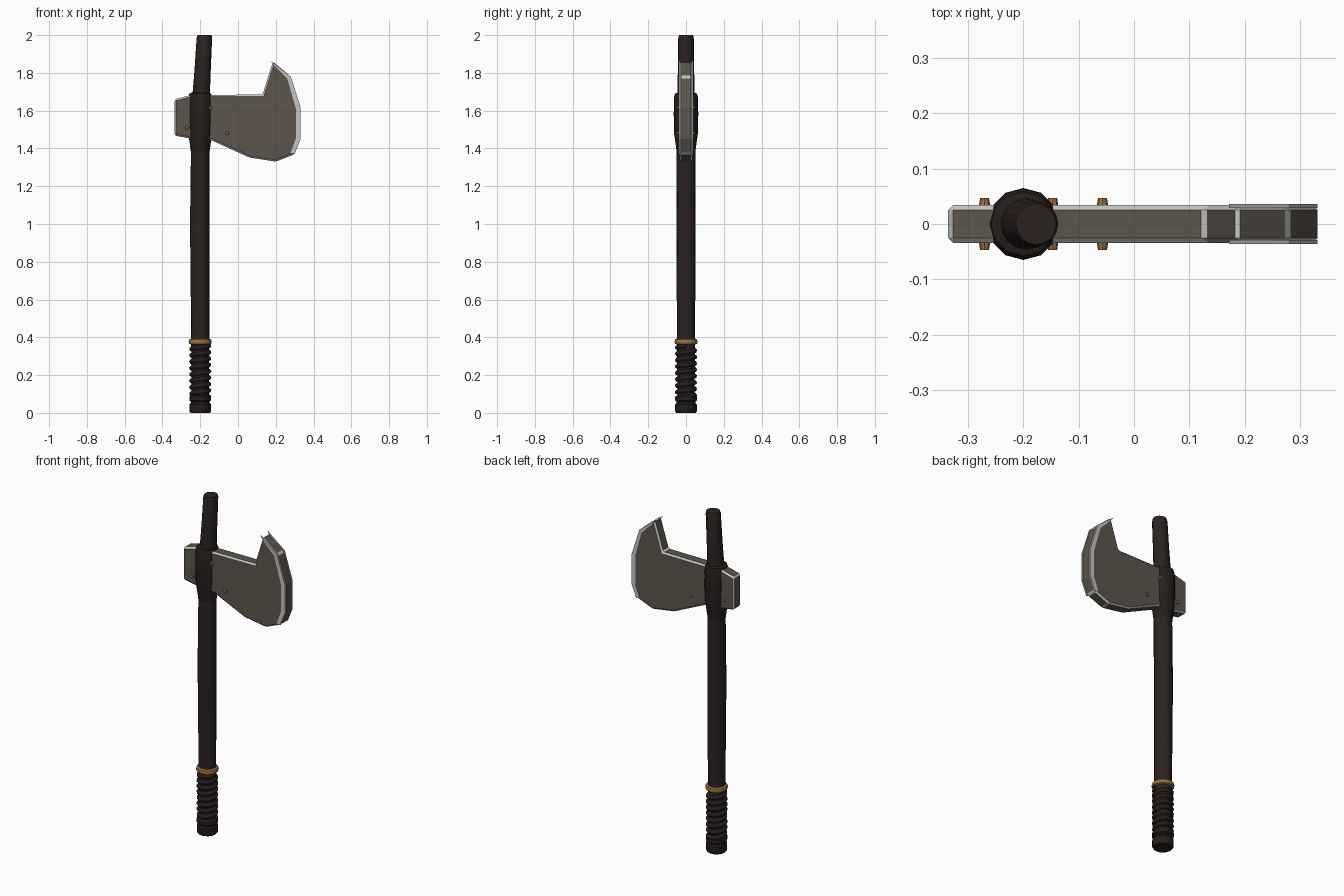
import bpy, bmesh, math
from mathutils import Matrix

cube = bpy.data.objects.get("Cube")
if cube:
    bpy.data.objects.remove(cube, do_unlink=True)


def material(name, rgb, metallic=0.0):
    m = bpy.data.materials.new(name)
    m.use_nodes = True
    m.diffuse_color = (*rgb, 1)
    m.node_tree.nodes["Principled BSDF"].inputs["Base Color"].default_value = (*rgb, 1)
    return m


WOOD = material("dark wood", (0.024, 0.016, 0.015))
LEATHER = material("dark leather", (0.02, 0.013, 0.012))
STEEL = material("dull steel", (0.108, 0.09, 0.07))
EDGE = material("bright worn steel", (0.56, 0.56, 0.55))
BRASS = material("brass", (0.33, 0.17, 0.045))


def finish(name, bm, mats, smooth=False):
    bmesh.ops.recalc_face_normals(bm, faces=bm.faces)
    mesh = bpy.data.meshes.new(name)
    bm.to_mesh(mesh)
    bm.free()
    ob = bpy.data.objects.new(name, mesh)
    bpy.context.collection.objects.link(ob)
    for m in mats:
        mesh.materials.append(m)
    if smooth:
        bpy.ops.object.select_all(action='DESELECT')
        ob.select_set(True)
        bpy.context.view_layer.objects.active = ob
        bpy.ops.object.shade_smooth_by_angle(angle=math.radians(40))
    return ob


def loft(name, sections, mat, sides=16):
    """Stack horizontal rings given as (centre x, z, radius)."""
    bm = bmesh.new()
    rings = []
    for cx, z, r in sections:
        rings.append([bm.verts.new((cx + r * math.cos(a), r * math.sin(a), z))
                      for a in (math.tau * i / sides for i in range(sides))])
    for a, b in zip(rings, rings[1:]):
        for i in range(sides):
            j = (i + 1) % sides
            bm.faces.new((a[i], a[j], b[j], b[i]))
    bm.faces.new(rings[0])
    bm.faces.new(rings[-1])
    return finish(name, bm, [mat], True)


def add_slab(bm, outline, y0, y1):
    """Extrude an x-z outline from y0 to y1."""
    front, back = [[bm.verts.new((x, y, z)) for x, z in outline] for y in (y0, y1)]
    bm.faces.new(front)
    bm.faces.new(back)
    for i in range(len(outline)):
        j = (i + 1) % len(outline)
        bm.faces.new((front[i], front[j], back[j], back[i]))


AXIS = -0.2

# Shaft, leaning forward above the head
loft("shaft", [(AXIS, 0.05, 0.045), (AXIS, 0.4, 0.048), (-0.203, 1.0, 0.051),
               (AXIS, 1.4, 0.049), (-0.197, 1.65, 0.047), (-0.187, 1.82, 0.043),
               (-0.178, 1.985, 0.041), (-0.177, 2.0, 0.037)], WOOD)

# Leather collar binding the head
loft("head_collar", [(AXIS, 1.37, 0.048), (AXIS, 1.43, 0.056), (AXIS, 1.48, 0.063),
                     (AXIS, 1.58, 0.065), (AXIS, 1.67, 0.064), (AXIS, 1.69, 0.058),
                     (AXIS, 1.695, 0.045)], LEATHER, 12)

# Pommel and grip ends
loft("pommel", [(AXIS, 0, 0.052), (AXIS, 0.008, 0.057), (AXIS, 0.045, 0.057),
                (AXIS, 0.052, 0.05), (AXIS, 0.06, 0.05), (AXIS, 0.066, 0.058),
                (AXIS, 0.085, 0.058), (AXIS, 0.092, 0.048)], LEATHER)
loft("grip_ring", [(AXIS, 0.362, 0.05), (AXIS, 0.366, 0.058), (AXIS, 0.376, 0.061),
                   (AXIS, 0.388, 0.058), (AXIS, 0.394, 0.047)], BRASS)

# Spiral grip wrap
curve = bpy.data.curves.new("grip_wrap", 'CURVE')
curve.dimensions = '3D'
curve.bevel_depth = 0.013
curve.bevel_resolution = 1
curve.use_fill_caps = True
turns, per_turn = 8, 16
spline = curve.splines.new('POLY')
spline.points.add(turns * per_turn)
for i, p in enumerate(spline.points):
    a = math.tau * i / per_turn
    z = 0.085 + 0.27 * i / (turns * per_turn)
    p.co = (AXIS + 0.046 * math.cos(a), 0.046 * math.sin(a), z, 1)
curve.materials.append(LEATHER)
wrap = bpy.data.objects.new("grip_wrap", curve)
bpy.context.collection.objects.link(wrap)

# Axe head with bright chamfered edges
cutting_edge = [(0.185, 1.86), (0.28, 1.78), (0.332, 1.615), (0.332, 1.45), (0.3, 1.37)]
outline = [(-0.336, 1.468), (-0.336, 1.66), (-0.25, 1.683), (0.13, 1.685)] + cutting_edge
outline += [(0.2, 1.33), (0.06, 1.352), (-0.14, 1.443), (-0.25, 1.452)]
bm = bmesh.new()
add_slab(bm, outline, -0.034, 0.034)
head = finish("axe_head", bm, [STEEL, EDGE])
bevel = head.modifiers.new("worn edges", 'BEVEL')
bevel.width = 0.009
bevel.segments = 1
bevel.limit_method = 'ANGLE'
bevel.angle_limit = math.radians(30)
bevel.material = 1

# Sharpened strips on both sides of the cutting edge, hooked at the tip
inner = [(0.192, 1.838), (0.262, 1.768), (0.306, 1.612), (0.306, 1.452), (0.278, 1.376)]
strip = [(0.172, 1.864)] + cutting_edge[1:] + inner[::-1]
bm = bmesh.new()
for side in (-1, 1):
    add_slab(bm, strip, side * 0.029, side * 0.0365)
finish("cutting_edge_strips", bm, [EDGE])

# Rivets passing through the head
bm = bmesh.new()
for x, z in ((-0.27, 1.51), (-0.147, 1.615), (-0.057, 1.48)):
    for side in (-1, 1):
        turn = Matrix.Rotation(-side * math.pi / 2, 4, 'X')
        bmesh.ops.create_cone(bm, cap_ends=True, segments=8, radius1=0.011, radius2=0.008,
                              depth=0.018,
                              matrix=Matrix.Translation((x, side * 0.038, z)) @ turn)
finish("rivets", bm, [BRASS])
